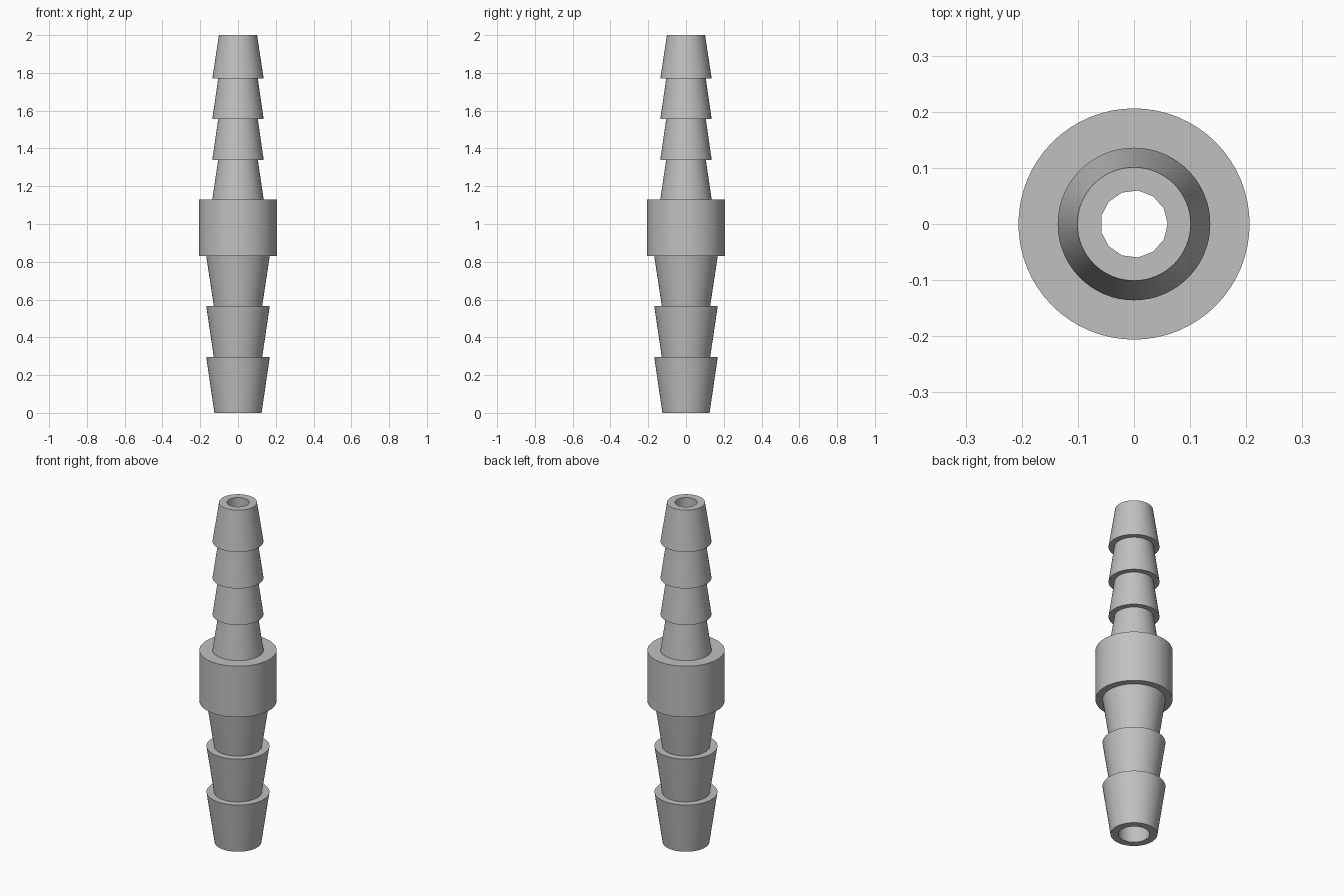
import bpy, bmesh, math

cube = bpy.data.objects.get("Cube")
if cube:
    bpy.data.objects.remove(cube, do_unlink=True)

grey = bpy.data.materials.new("light_grey_plastic")
grey.use_nodes = True
colour = (0.53, 0.53, 0.53, 1)
grey.diffuse_color = colour
grey.node_tree.nodes["Principled BSDF"].inputs["Base Color"].default_value = colour


def ring(bm, radius, z, sides):
    step = 2 * math.pi / sides
    return [bm.verts.new((radius * math.cos(i * step), radius * math.sin(i * step), z))
            for i in range(sides)]


def lathe(bm, profile, sides):
    """Skin rings along an (r, z) profile; return the first and last ring."""
    rings = [ring(bm, r, z, sides) for r, z in profile]
    for a, b in zip(rings, rings[1:]):
        for i in range(sides):
            j = (i + 1) % sides
            bm.faces.new((a[i], a[j], b[j], b[i]))
    return rings[0], rings[-1]


def ring_edges(loop):
    return [bm.edges.get((v, loop[i - 1])) for i, v in enumerate(loop)]


# Outer wall: wide barbs, collar, narrow barbs
outer = []
for low, high, neck in ((0, 0.295, 0.125), (0.295, 0.565, 0.128), (0.565, 0.83, 0.128)):
    outer += [(neck, low), (0.168, high)]
outer += [(0.206, 0.83), (0.206, 1.13)]
for low, high, neck in ((1.13, 1.34, 0.105), (1.34, 1.555, 0.105),
                        (1.555, 1.77, 0.105), (1.77, 2.0, 0.101)):
    outer += [(0.136, low), (neck, high)]

# Bore: wide below, stepping down to narrow above
bore = [(0.085, 0), (0.085, 0.98), (0.06, 0.98), (0.06, 2.0)]

bm = bmesh.new()
outer_bottom, outer_top = lathe(bm, outer, 64)
bore_bottom, bore_top = lathe(bm, bore, 13)

# Flat end rims between wall and bore
for a, b in ((outer_bottom, bore_bottom), (outer_top, bore_top)):
    bmesh.ops.triangle_fill(bm, use_beauty=True, edges=ring_edges(a) + ring_edges(b))
bmesh.ops.recalc_face_normals(bm, faces=bm.faces)

mesh = bpy.data.meshes.new("hose_connector")
bm.to_mesh(mesh)
bm.free()
mesh.materials.append(grey)
connector = bpy.data.objects.new("hose_connector", mesh)
bpy.context.collection.objects.link(connector)

bpy.ops.object.select_all(action='DESELECT')
connector.select_set(True)
bpy.context.view_layer.objects.active = connector
bpy.ops.object.shade_smooth_by_angle(angle=math.radians(30))
